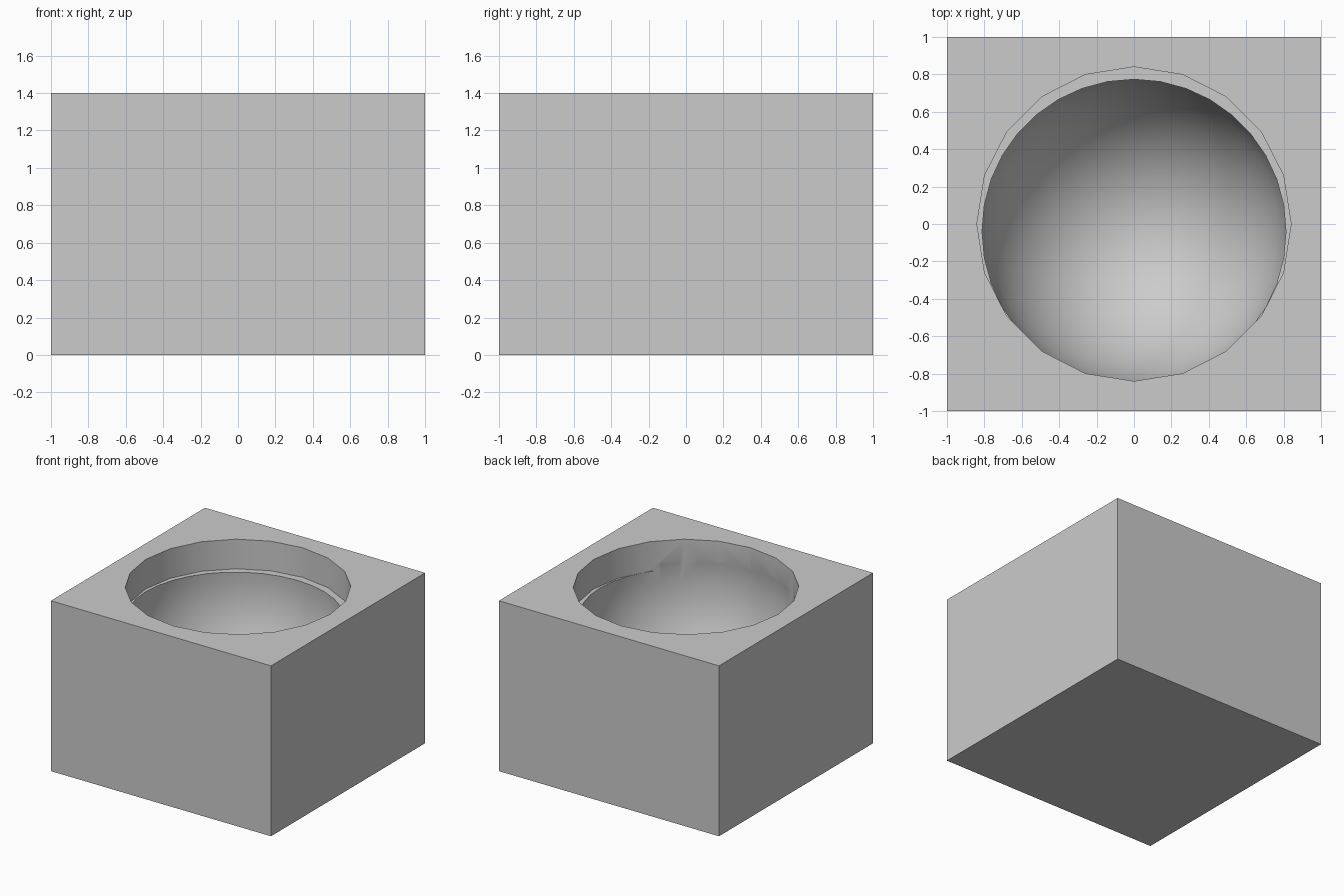
import bpy
import math

cube = bpy.data.objects.get("Cube")
if cube:
    bpy.data.objects.remove(cube, do_unlink=True)

HEIGHT = 1.4
LEDGE = 1.157
BOWL_DROP = 0.11
BOWL_RADIUS = 0.821
BOWL_DEPTH = 0.93

# Plain grey material
grey = bpy.data.materials.new("plain grey")
grey.use_nodes = True
colour = (0.6, 0.6, 0.6, 1)
grey.diffuse_color = colour
grey.node_tree.nodes["Principled BSDF"].inputs["Base Color"].default_value = colour


def finish(name, scale):
    obj = bpy.context.object
    obj.name = name
    obj.data.materials.append(grey)
    obj.scale = scale
    bpy.ops.object.transform_apply(location=True, rotation=False, scale=True)
    return obj


def carve(target, cutter):
    cutter.hide_render = True
    mod = target.modifiers.new("carve", "BOOLEAN")
    mod.operation = "DIFFERENCE"
    mod.solver = "EXACT"
    mod.object = cutter
    bpy.ops.object.select_all(action="DESELECT")
    target.select_set(True)
    bpy.context.view_layer.objects.active = target
    bpy.ops.object.modifier_apply(modifier=mod.name)
    bpy.data.objects.remove(cutter, do_unlink=True)


# Solid block
bpy.ops.mesh.primitive_cube_add(size=1, location=(0, 0, HEIGHT / 2))
block = finish("hollowed_block", (2, 2, HEIGHT))

# Shallow round recess with a ledge
bpy.ops.mesh.primitive_cylinder_add(vertices=20, radius=1, depth=1,
                                    location=(0, 0, LEDGE + 0.5))
carve(block, finish("recess_cutter", (0.84, 0.84, 1)))

# Deep egg-shaped bowl, slightly undercut and set towards the front
bpy.ops.mesh.primitive_uv_sphere_add(segments=36, ring_count=18, radius=1,
                                     location=(0, -0.039, LEDGE - BOWL_DROP))
carve(block, finish("bowl_cutter", (BOWL_RADIUS, BOWL_RADIUS, BOWL_DEPTH)))

# Smooth curved walls, crisp rims
bpy.ops.object.shade_smooth_by_angle(angle=math.radians(30))
